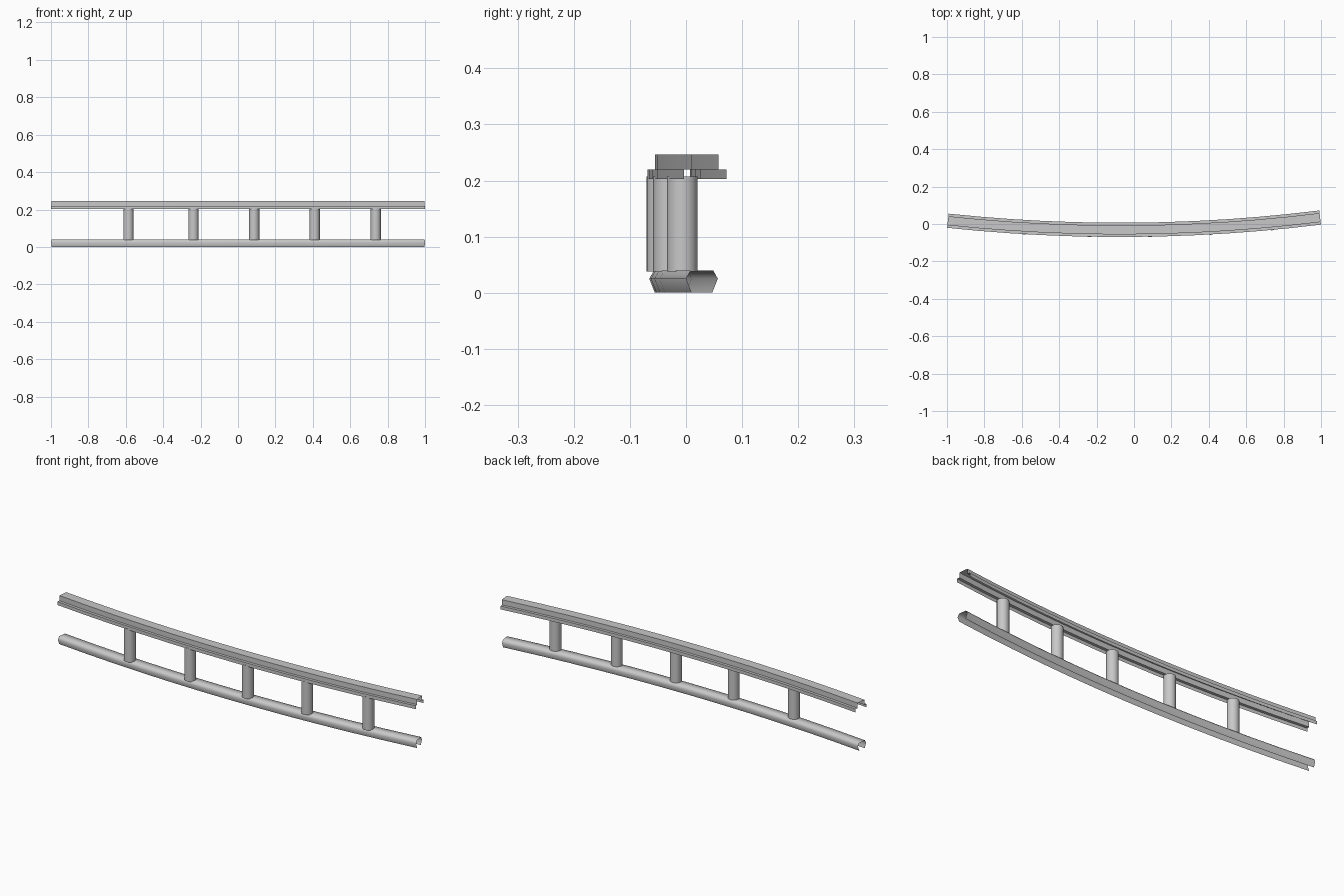
import bpy
import bmesh
from math import radians
from mathutils import Vector

default_cube = bpy.data.objects.get("Cube")
if default_cube:
    bpy.data.objects.remove(default_cube, do_unlink=True)

# Single painted metal finish
metal = bpy.data.materials.new("light_grey_metal")
metal.use_nodes = True
GREY = (0.58, 0.58, 0.58, 1.0)
metal.diffuse_color = GREY
metal.node_tree.nodes["Principled BSDF"].inputs["Base Color"].default_value = GREY


def spine(x, offset):
    """Point on the gently bowed plan curve, moved sideways towards the back."""
    normal = Vector((-(0.0085 + 0.115 * x), 1.0)).normalized()
    y = -0.031 + 0.0085 * x + 0.0575 * x * x
    return Vector((x, y)) + normal * offset


def finish(name, bm, angle):
    mesh = bpy.data.meshes.new(name)
    bm.to_mesh(mesh)
    bm.free()
    mesh.materials.append(metal)
    obj = bpy.data.objects.new(name, mesh)
    bpy.context.collection.objects.link(obj)
    bpy.ops.object.select_all(action='DESELECT')
    obj.select_set(True)
    bpy.context.view_layer.objects.active = obj
    bpy.ops.object.shade_smooth_by_angle(angle=radians(angle))
    return obj


def rail(name, half, shift, angle, segments=12, end=0.995):
    """Sweep an open, mirrored section (front half given, bottom to top)."""
    profile = half + [(-o, z) for o, z in reversed(half)]
    bm = bmesh.new()
    rows = []
    for i in range(segments + 1):
        x = end * (2 * i / segments - 1)
        rows.append([bm.verts.new((*spine(x, o + shift), z)) for o, z in profile])
    for a, b in zip(rows, rows[1:]):
        for j in range(len(profile) - 1):
            bm.faces.new((a[j], b[j], b[j + 1], a[j + 1]))
    return finish(name, bm, angle)


def post(name, x, bottom=0.038, top=0.207):
    bm = bmesh.new()
    bmesh.ops.create_cone(bm, cap_ends=True, segments=16, radius1=0.0275,
                          radius2=0.0275, depth=top - bottom)
    centre = spine(x, -0.013)
    bmesh.ops.translate(bm, verts=bm.verts, vec=(*centre, (top + bottom) / 2))
    return finish(name, bm, 40)


# Stepped channel on top, open underneath
rail("top_rail", [(-0.038, 0.203), (-0.038, 0.22), (-0.024, 0.22), (-0.024, 0.246)],
     0.0, 30)

# Faceted bottom rail, open underneath
rail("bottom_rail", [(-0.0185, 0.0), (-0.0285, 0.025), (-0.02, 0.04)], -0.006, 65)

# Upright posts
for number, x in enumerate((-0.585, -0.238, 0.086, 0.409, 0.735), 1):
    post(f"post_{number}", x)
